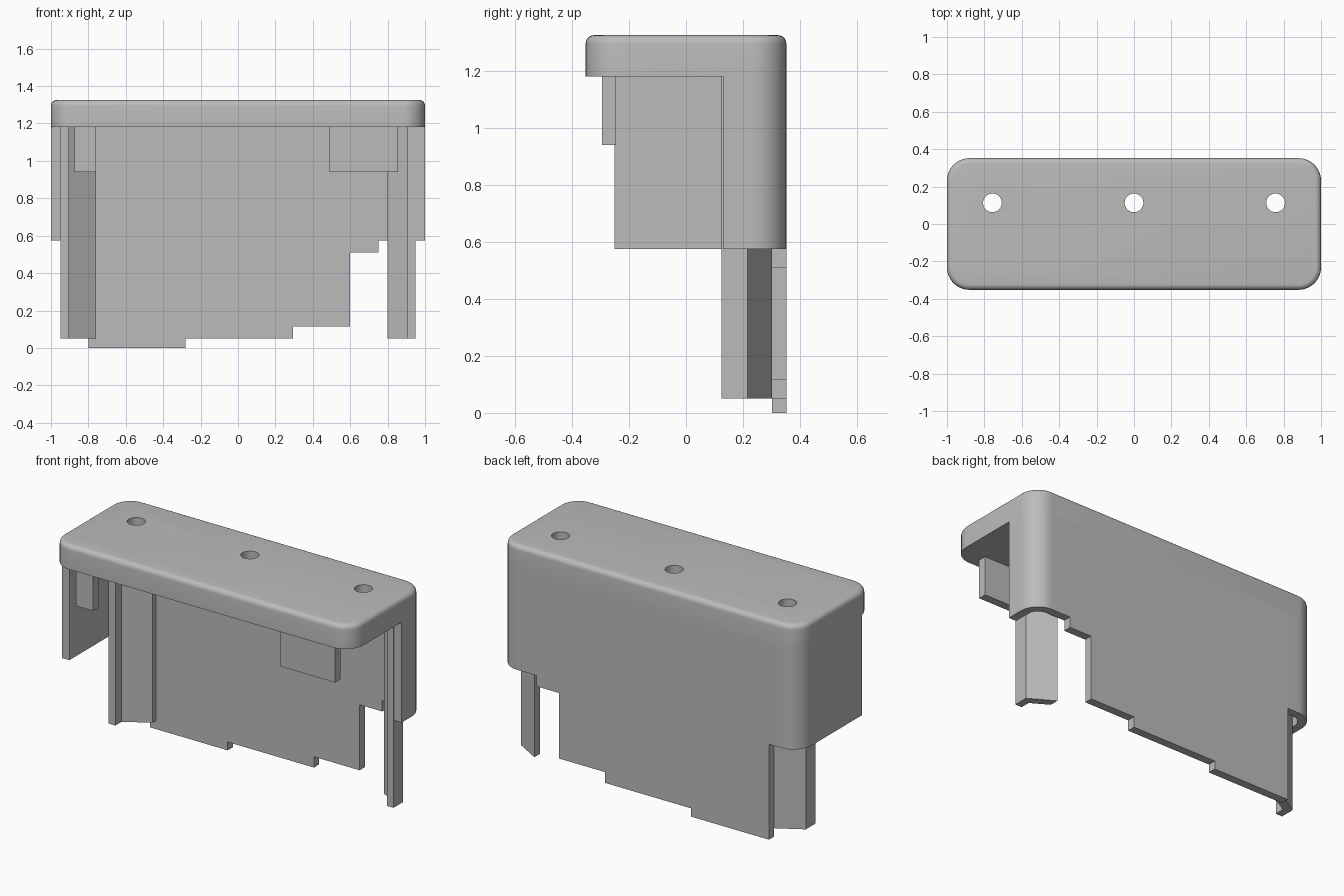
import bpy, bmesh, math
from mathutils import Vector

if "Cube" in bpy.data.objects:
    bpy.data.objects.remove(bpy.data.objects["Cube"], do_unlink=True)

grey = bpy.data.materials.new("plain grey")
grey.use_nodes = True
COLOUR = (0.5, 0.5, 0.5, 1)
grey.diffuse_color = COLOUR
grey.node_tree.nodes["Principled BSDF"].inputs["Base Color"].default_value = COLOUR

# Shared dimensions
HALF_Y, RADIUS, WALL = 0.352, 0.12, 0.05
LID_BOTTOM, LID_TOP, SIDE_BOTTOM, LEG_BOTTOM = 1.18, 1.325, 0.575, 0.05
INNER_Y = HALF_Y - WALL


def arc(cx, cy, r, start, steps=10):
    """Quarter turn of points, anticlockwise from the start angle."""
    angles = [math.radians(start + 90 * i / steps) for i in range(steps + 1)]
    return [(cx + r * math.cos(a), cy + r * math.sin(a)) for a in angles]


def prism(name, points, low, high, along="z", top_round=0):
    """Extrude a flat profile along z (points are x, y) or y (points are x, z)."""
    place = (lambda p, h: (p[0], p[1], h)) if along == "z" else (lambda p, h: (p[0], h, p[1]))
    bm = bmesh.new()
    base = bm.faces.new([bm.verts.new(place(p, low)) for p in points])
    out = bmesh.ops.extrude_face_region(bm, geom=[base])
    moved = [v for v in out["geom"] if isinstance(v, bmesh.types.BMVert)]
    bmesh.ops.translate(bm, verts=moved, vec=Vector(place((0, 0), high - low)))
    if top_round:
        rim = [e for e in bm.edges if all(abs(v.co.z - high) < 1e-5 for v in e.verts)]
        bmesh.ops.bevel(bm, geom=rim, offset=top_round, segments=5, profile=0.5,
                        affect="EDGES", clamp_overlap=True)
    bmesh.ops.recalc_face_normals(bm, faces=bm.faces)
    mesh = bpy.data.meshes.new(name)
    bm.to_mesh(mesh)
    bm.free()
    mesh.materials.append(grey)
    obj = bpy.data.objects.new(name, mesh)
    bpy.context.collection.objects.link(obj)
    return obj


def select_only(obj):
    bpy.ops.object.select_all(action="DESELECT")
    obj.select_set(True)
    bpy.context.view_layer.objects.active = obj


def smooth(obj):
    select_only(obj)
    bpy.ops.object.shade_smooth_by_angle(angle=math.radians(30))


# Lid with rounded corners and a softened top rim
cx, cy = 1 - RADIUS, HALF_Y - RADIUS
outline = (arc(cx, cy, RADIUS, 0) + arc(-cx, cy, RADIUS, 90)
           + arc(-cx, -cy, RADIUS, 180) + arc(cx, -cy, RADIUS, 270))
lid = prism("lid", outline, LID_BOTTOM, LID_TOP, top_round=0.03)

# Three round holes through the lid
for x in (-0.757, 0, 0.757):
    ring = [(x + 0.05 * math.cos(i * math.tau / 32), 0.113 + 0.05 * math.sin(i * math.tau / 32))
            for i in range(32)]
    cutter = prism("hole_cutter", ring, LID_BOTTOM - 0.1, LID_TOP + 0.1)
    cutter.hide_render = True
    cut = lid.modifiers.new("hole", "BOOLEAN")
    cut.operation, cut.solver, cut.object = "DIFFERENCE", "EXACT", cutter
    select_only(lid)
    bpy.ops.object.modifier_apply(modifier=cut.name)
    bpy.data.objects.remove(cutter, do_unlink=True)
smooth(lid)

# Back wall with a stepped lower edge
steps = [(-0.8, 0), (-0.28, 0), (-0.28, 0.05), (0.295, 0.05), (0.295, 0.115), (0.6, 0.115),
         (0.6, 0.51), (0.75, 0.51), (0.75, SIDE_BOTTOM), (0.8, SIDE_BOTTOM)]
prism("back_wall", steps + [(0.8, LID_BOTTOM), (-0.8, LID_BOTTOM)], INNER_Y, HALF_Y, along="y")

# Side walls turning round the back corners; the right one reaches further forward
for name, side, front in (("left_side_wall", 1, 0.13), ("right_side_wall", -1, -0.25)):
    section = ([(1, front)] + arc(cx, cy, RADIUS, 0) + [(0.8, HALF_Y), (0.8, INNER_Y)]
               + arc(cx, cy, RADIUS - WALL, 0)[::-1] + [(1 - WALL, front)])
    smooth(prism(name, [(side * x, y) for x, y in section], SIDE_BOTTOM, LID_BOTTOM))

# Bent legs inside the back corners
for name, side, end, end_y in (("left_leg", 1, 0.8, 0.247), ("right_leg", -1, 0.76, 0.271)):
    section = [(0.95, 0.125), (0.95, 0.215), (0.8, INNER_Y), (end, INNER_Y),
               (end, end_y), (0.905, 0.184), (0.905, 0.125)]
    section = [p for i, p in enumerate(section) if p != section[i - 1]]
    prism(name, [(side * x, y) for x, y in section], LEG_BOTTOM, LID_BOTTOM)

# Tabs hanging under the front of the lid
for name, x0, x1 in (("left_front_tab", 0.49, 0.855), ("right_front_tab", -0.875, -0.76)):
    prism(name, [(x0, 0.94), (x1, 0.94), (x1, LID_BOTTOM), (x0, LID_BOTTOM)],
          -0.295, -0.245, along="y")
